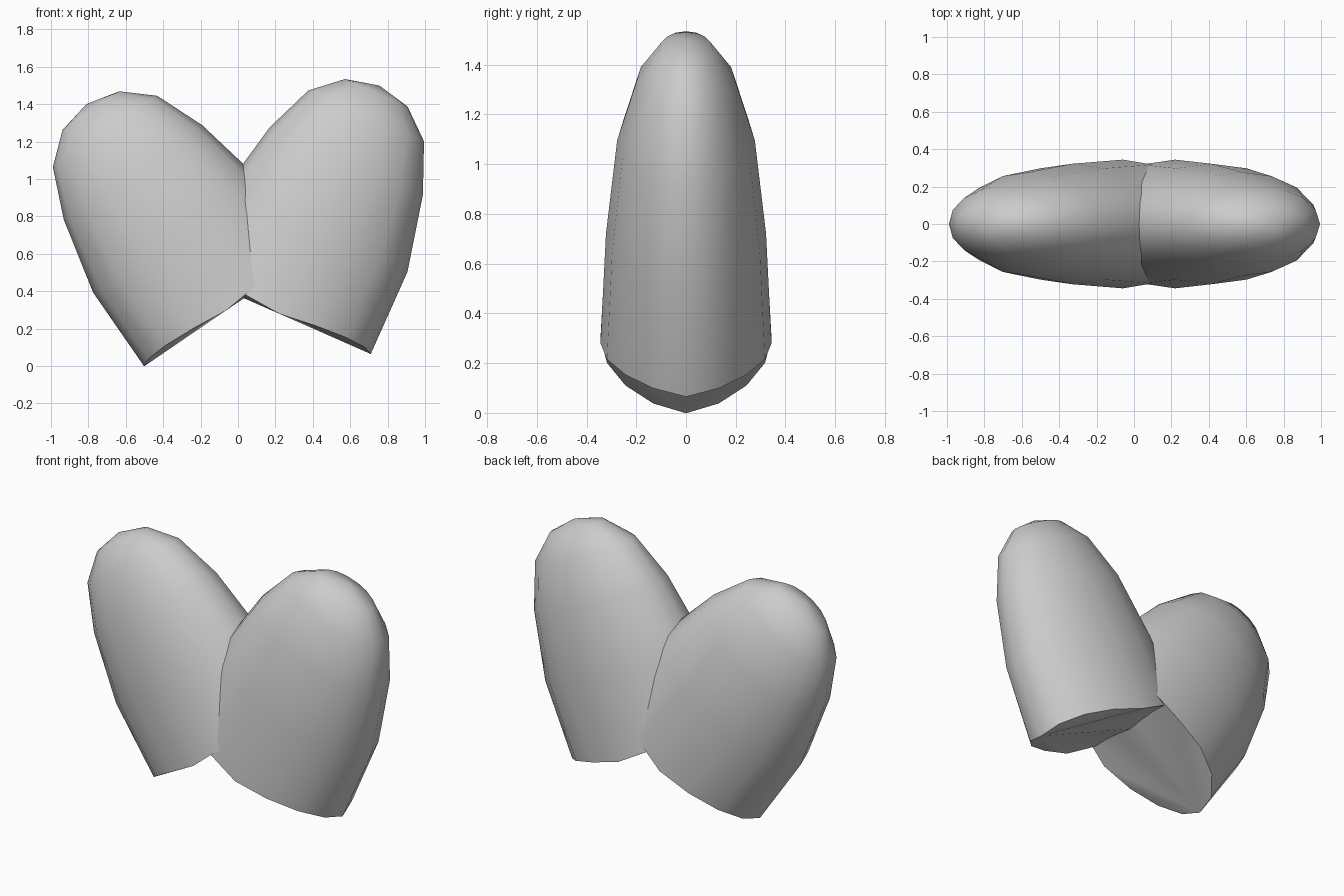
import bpy, bmesh
from math import sin, cos, pi
from mathutils import Vector

if "Cube" in bpy.data.objects:
    bpy.data.objects.remove(bpy.data.objects["Cube"])

SEG = 16
# Rings along the lobe axis: height, half width, half depth
RINGS = [(0, 0.535, 0.344), (0.48, 0.538, 0.322), (0.89, 0.448, 0.277),
         (1.155, 0.338, 0.197), (1.29, 0.183, 0.108)]
TIP = 1.332


def lobe(name, centre, corner):
    """Flattened dome whose base runs from the outer corner through the centre."""
    c = Vector((centre[0], 0, centre[1]))
    u = (Vector((corner[0], 0, corner[1])) - c).normalized()
    axis = Vector((-u.z, 0, u.x))
    if axis.z < 0:
        axis.negate()
    depth = Vector((0, 1, 0))
    bm = bmesh.new()
    rows = []
    for k, (h, w, d) in enumerate(RINGS):
        row = []
        for i in range(SEG):
            a = 2 * pi * i / SEG
            lift = 0.028 * abs(sin(2 * a)) if k == 0 else 0  # wavy base rim
            row.append(bm.verts.new(c + u * w * cos(a) + depth * d * sin(a)
                                    + axis * (h + lift)))
        rows.append(row)
    tip = bm.verts.new(c + axis * TIP)
    for i in range(SEG):
        j = (i + 1) % SEG
        for lo, hi in zip(rows, rows[1:]):
            bm.faces.new((lo[i], lo[j], hi[j], hi[i]))
        bm.faces.new((rows[-1][i], rows[-1][j], tip))
    for f in bm.faces:
        f.smooth = True
    # Base cap fanned from the outer corner, with a crisp rim
    for i in range(1, SEG - 1):
        bm.faces.new((rows[0][0], rows[0][i + 1], rows[0][i])).smooth = True
    for i in range(SEG):
        bm.edges.get((rows[0][i], rows[0][(i + 1) % SEG])).smooth = False
    bmesh.ops.recalc_face_normals(bm, faces=bm.faces)
    me = bpy.data.meshes.new(name)
    bm.to_mesh(me)
    bm.free()
    ob = bpy.data.objects.new(name, me)
    bpy.context.collection.objects.link(ob)
    return ob


# The two leaning, overlapping lobes
lobe("left_lobe", (-0.06, 0.30), (-0.50, 0.0))
lobe("right_lobe", (0.22, 0.28), (0.72, 0.06))
